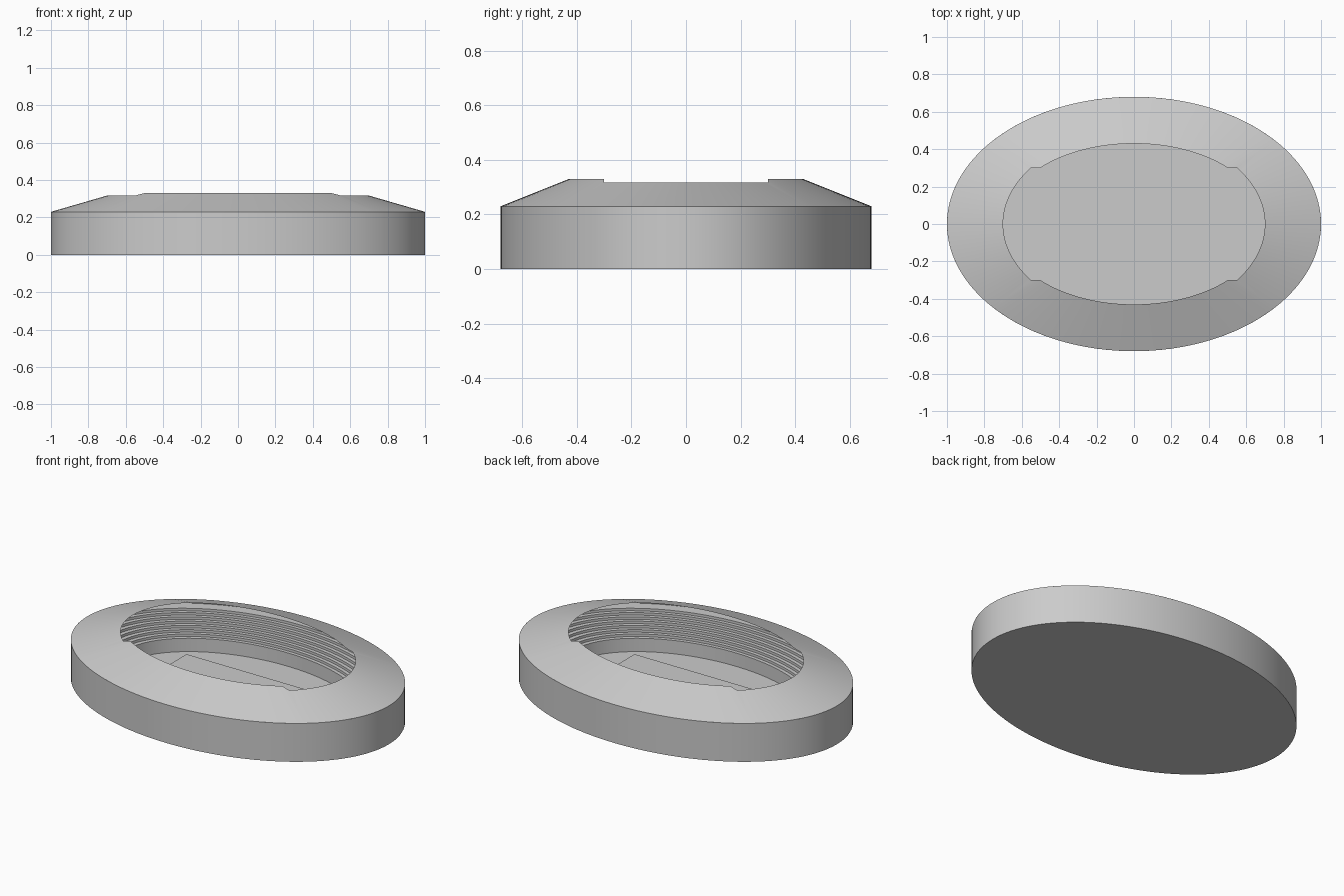
import bpy, bmesh
from math import sin, cos, radians, asin, pi, degrees

if "Cube" in bpy.data.objects:
    bpy.data.objects.remove(bpy.data.objects["Cube"])

SEG = 128


def finish(bm, name, angle=25):
    bmesh.ops.remove_doubles(bm, verts=bm.verts[:], dist=1e-5)
    bmesh.ops.recalc_face_normals(bm, faces=bm.faces[:])
    me = bpy.data.meshes.new(name)
    bm.to_mesh(me)
    bm.free()
    ob = bpy.data.objects.new(name, me)
    bpy.context.collection.objects.link(ob)
    bpy.ops.object.select_all(action='DESELECT')
    ob.select_set(True)
    bpy.context.view_layer.objects.active = ob
    bpy.ops.object.shade_smooth_by_angle(angle=radians(angle))
    return ob


def bridge(bm, a, b):
    n = len(a)
    for i in range(n):
        j = (i + 1) % n
        bm.faces.new((a[i], a[j], b[j], b[i]))


def ellipse(bm, rx, ry, z):
    return [bm.verts.new((rx * cos(2 * pi * i / SEG), ry * sin(2 * pi * i / SEG), z))
            for i in range(SEG)]


def lofted(name, profile, cap_first=False, cap_last=False):
    bm = bmesh.new()
    rings = [ellipse(bm, *p) for p in profile]
    for a, b in zip(rings, rings[1:]):
        bridge(bm, a, b)
    if cap_first:
        bm.faces.new(rings[0])
    if cap_last:
        bm.faces.new(rings[-1])
    return finish(bm, name)


# Outer wall with closed underside
lofted("outer_wall", [(1, .68, 0), (1, .68, .23)], cap_first=True)

# Stepped seating bowl: floor, front wall, then rows rising outward under the roof
ROWS = 8
profile = [(.74, .47, .02), (.74, .47, .10)]
for i in range(1, ROWS + 1):
    f = i / ROWS
    rx, ry = .74 + .21 * f, .47 + .17 * f
    z0 = .10 + .12 * (i - 1) / ROWS
    profile.append((rx, ry, z0))
    if i < ROWS:
        profile.append((rx, ry, z0 + .12 / ROWS))
profile.append((1, .68, profile[-1][2]))
lofted("seating_bowl", profile, cap_first=True)

# Raised rectangular pitch
bm = bmesh.new()
bmesh.ops.create_cube(bm, size=1)
for v in bm.verts:
    v.co = (v.co.x * 1.06, v.co.y * .54, .0235 + v.co.z * .007)
finish(bm, "pitch")

# Sloping roof: long sides are higher than the two ends, with a notch between
quarter = []
N = 16
end_stop, side_start, split = degrees(asin(.3 / .485)), degrees(asin(.3 / .43)), 41
for i in range(N + 1):
    f = i / N
    t, o = radians(end_stop * f), radians(split * f)
    quarter.append(((.7 * cos(t), .485 * sin(t), .317), (cos(o), .68 * sin(o), .23)))
for i in range(N + 1):
    f = i / N
    t = radians(side_start + (90 - side_start) * f)
    o = radians(split + (90 - split) * f)
    quarter.append(((.7 * cos(t), .43 * sin(t), .33), (cos(o), .68 * sin(o), .23)))

bm = bmesh.new()
for sx in (1, -1):
    for sy in (1, -1):
        pts = [[bm.verts.new((p[0] * sx, p[1] * sy, p[2])) for p in pair] for pair in quarter]
        for k, (a, b) in enumerate(zip(pts, pts[1:])):
            if k == N:
                bm.faces.new((a[0], a[1], b[0]))
            else:
                bm.faces.new((a[0], a[1], b[1], b[0]))
bmesh.ops.remove_doubles(bm, verts=bm.verts[:], dist=1e-5)
finish(bm, "roof")
